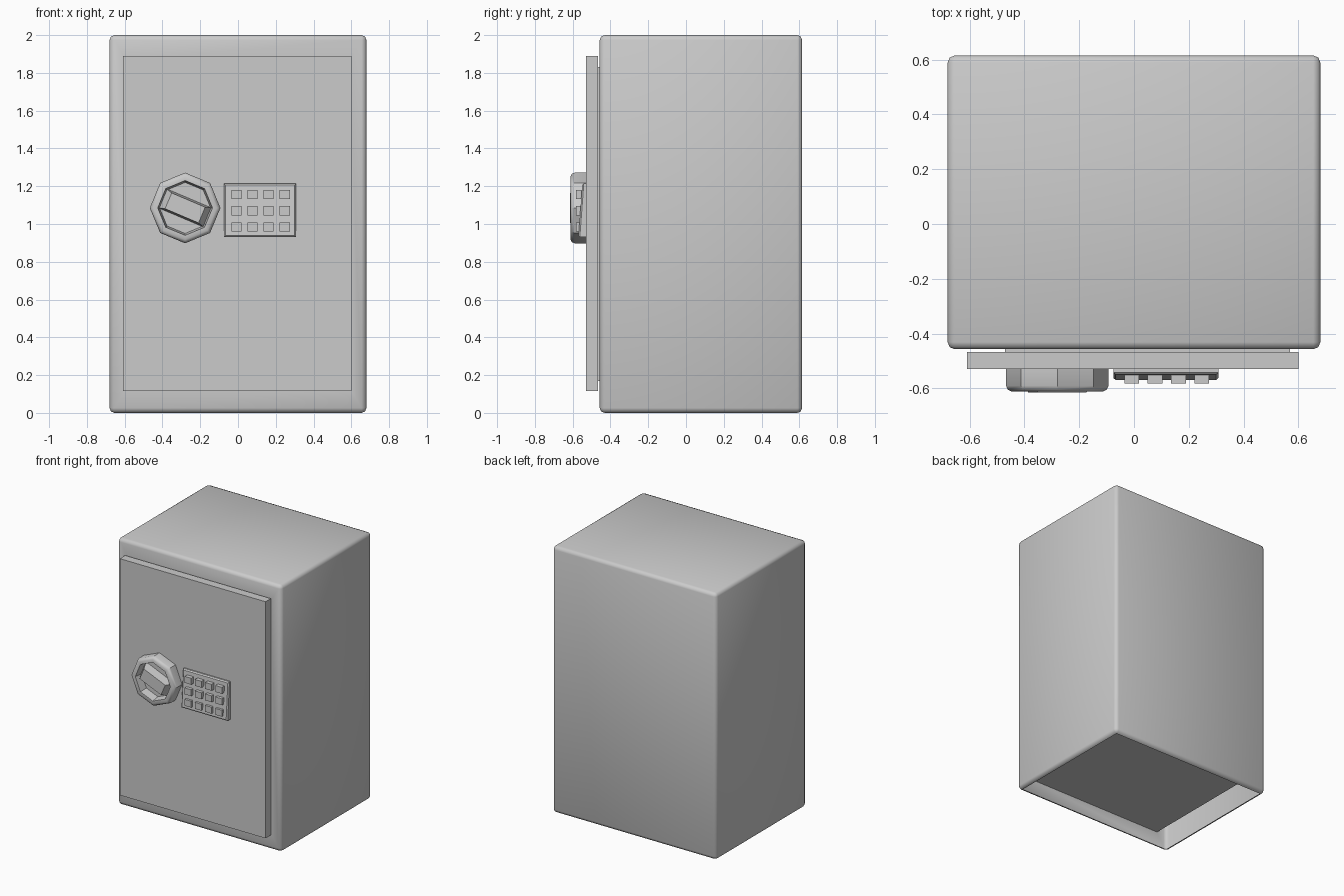
import bpy, bmesh, math
from mathutils import Matrix, Vector

cube = bpy.data.objects.get("Cube")
if cube:
    bpy.data.objects.remove(cube, do_unlink=True)

GREY = (0.6, 0.6, 0.6, 1)
metal = bpy.data.materials.new("grey metal")
metal.use_nodes = True
metal.diffuse_color = GREY
metal.node_tree.nodes["Principled BSDF"].inputs["Base Color"].default_value = GREY


def finish(name, bm, smooth=None):
    """Turn a bmesh into an object, optionally smooth by angle in degrees."""
    mesh = bpy.data.meshes.new(name)
    bm.to_mesh(mesh)
    bm.free()
    mesh.materials.append(metal)
    obj = bpy.data.objects.new(name, mesh)
    bpy.context.collection.objects.link(obj)
    if smooth:
        bpy.ops.object.select_all(action='DESELECT')
        obj.select_set(True)
        bpy.context.view_layer.objects.active = obj
        bpy.ops.object.shade_smooth_by_angle(angle=math.radians(smooth))
    return obj


def box_bm(x, y, z):
    bm = bmesh.new()
    bmesh.ops.create_cube(bm, size=1)
    for v in bm.verts:
        v.co = [lo + (c + 0.5) * (hi - lo) for c, (lo, hi) in zip(v.co, (x, y, z))]
    return bm


def faces_toward(bm, direction):
    bm.normal_update()
    return [f for f in bm.faces if f.normal.dot(Vector(direction)) > 0.99]


# Cabinet: rounded shell, open underneath, with a cavity pushed in from the front
bm = box_bm((-0.68, 0.68), (-0.457, 0.615), (0, 2))
bmesh.ops.bevel(bm, geom=bm.edges[:], offset=0.026, segments=2, profile=0.5,
                affect='EDGES')
bmesh.ops.delete(bm, geom=faces_toward(bm, (0, 0, -1)), context='FACES')
front = faces_toward(bm, (0, -1, 0))
bmesh.ops.inset_region(bm, faces=front, thickness=0.06, use_even_offset=True)
for v in front[0].verts:
    v.co.z = 0.13 if v.co.z < 1 else 1.87
rim = front[0]
result = bmesh.ops.extrude_face_region(bm, geom=[rim])
back = [g for g in result["geom"] if isinstance(g, bmesh.types.BMVert)]
bmesh.ops.translate(bm, verts=back, vec=(0, 0.98, 0))
if rim.is_valid:
    bmesh.ops.delete(bm, geom=[rim], context='FACES_ONLY')
finish("cabinet", bm, 50)

# Door with its inner plug
finish("door", box_bm((-0.61, 0.6), (-0.53, -0.467), (0.115, 1.89)))
finish("door_plug", box_bm((-0.47, 0.57), (-0.467, -0.42), (0.17, 1.83)))

# Dial: octagonal ring with a softened outer edge and a sunken centre
DIAL = Vector((-0.28, 0, 1.085))
bm = bmesh.new()
rings = []
for radius, y in ((0.187, -0.53), (0.187, -0.59), (0.181, -0.604), (0.168, -0.611),
                  (0.145, -0.611), (0.135, -0.55)):
    angles = [math.tau * i / 8 for i in range(8)]
    rings.append([bm.verts.new(DIAL + Vector((radius * math.cos(a), y, radius * math.sin(a))))
                  for a in angles])
for outer, inner in zip(rings, rings[1:]):
    for i in range(8):
        j = (i + 1) % 8
        bm.faces.new((outer[i], outer[j], inner[j], inner[i]))
bm.faces.new(rings[-1])
bmesh.ops.recalc_face_normals(bm, faces=bm.faces[:])
finish("dial_ring", bm, 40)

# Dial grip: tapered bar tilted across the sunken centre
bm = box_bm((-0.13, 0.13), (-0.615, -0.549), (-0.055, 0.055))
for v in bm.verts:
    if v.co.y < -0.6:
        v.co.x *= 0.74
        v.co.z *= 0.82
bm.transform(Matrix.Translation(DIAL) @ Matrix.Rotation(math.radians(23), 4, 'Y'))
finish("dial_grip", bm)

# Keypad: panel that gets thicker toward the bottom, with a chamfered face
bm = box_bm((-0.075, 0.308), (-0.56, -0.53), (0.93, 1.215))
for v in bm.verts:
    if v.co.y < -0.55:
        v.co.y = -0.549 if v.co.z > 1 else -0.57
bmesh.ops.bevel(bm, geom=[e for e in bm.edges if all(v.co.y < -0.54 for v in e.verts)],
                offset=0.008, segments=1, affect='EDGES')
finish("keypad_panel", bm)

# Keys in a grid of four by three
for row in range(3):
    for col in range(4):
        x, z = -0.008 + 0.085 * col, 1.156 - 0.086 * row
        finish(f"key_{row + 1}_{col + 1}",
               box_bm((x - 0.027, x + 0.027), (-0.582, -0.545), (z - 0.024, z + 0.024)))
